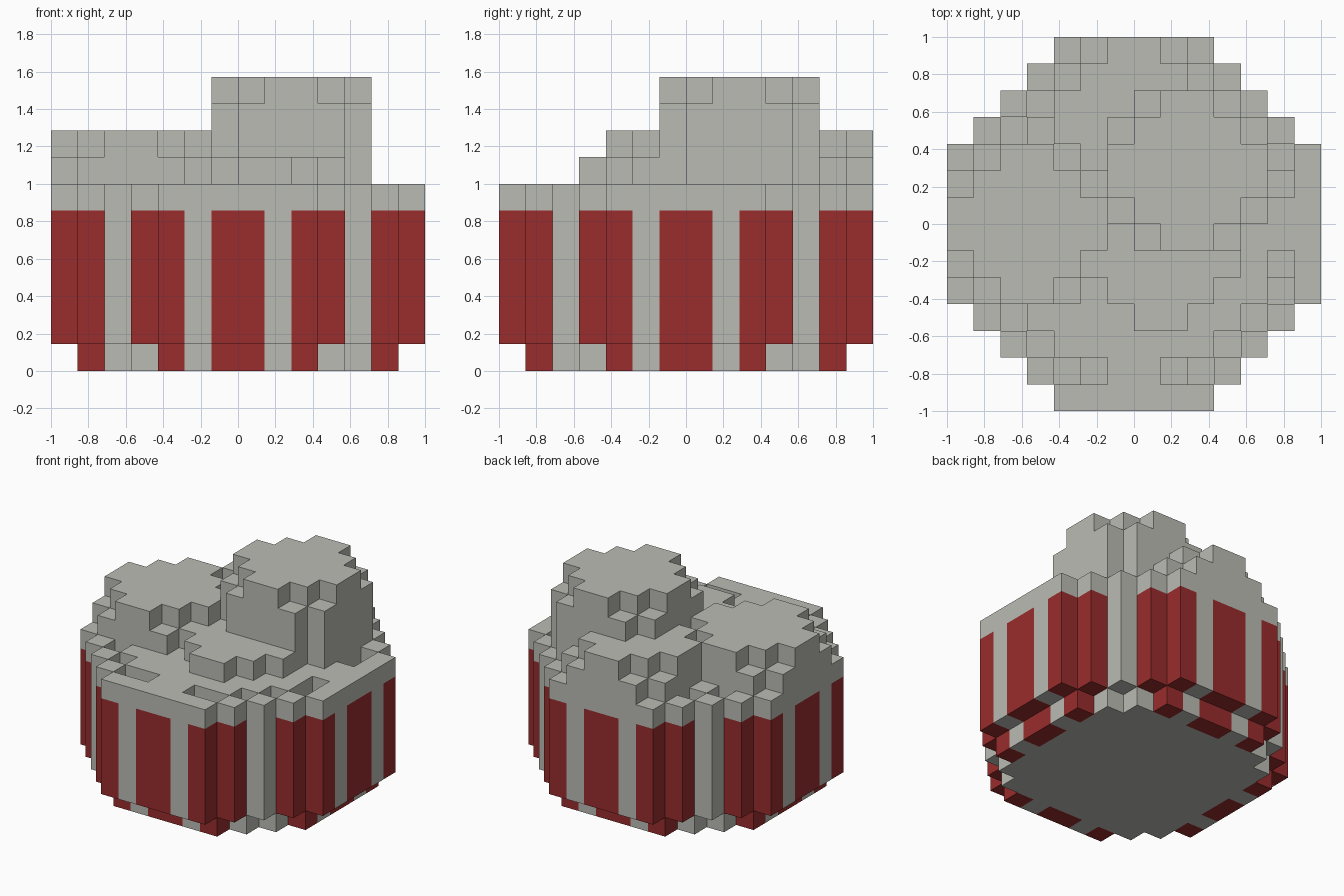
import bpy
import bmesh
from mathutils import Vector

cube = bpy.data.objects.get("Cube")
if cube:
    bpy.data.objects.remove(cube, do_unlink=True)

N = 14            # blocks across
S = 2.0 / N       # block size


def make_material(name, color):
    m = bpy.data.materials.new(name)
    m.diffuse_color = color
    m.use_nodes = True
    bsdf = next(n for n in m.node_tree.nodes if n.type == 'BSDF_PRINCIPLED')
    bsdf.inputs["Base Color"].default_value = color
    return m


cream = make_material("cream grey", (0.50, 0.50, 0.46, 1))
red = make_material("stripe red", (0.32, 0.026, 0.026, 1))


def fold(i):
    return min(i, N - 1 - i)


def disc(half_widths):
    """Block columns of a disc, from the half width of each row."""
    return {(i, j) for j in range(N) for i in range(N)
            if 7 - half_widths[fold(j)] <= i < 7 + half_widths[fold(j)]}


def round_patch(i0, j0, half_widths):
    """Six-block round patch whose low corner is (i0, j0)."""
    return {(i0 + i, j0 + j) for j in range(6) for i in range(6)
            if 3 - half_widths[min(j, 5 - j)] <= i < 3 + half_widths[min(j, 5 - j)]}


outer = disc([3, 4, 5, 6, 7, 7, 7])
inner = disc([0, 3, 4, 5, 6, 6, 6])
core = disc([0, 0, 3, 4, 5, 5, 5])
ring = outer - inner
parts = {}        # part name -> set of blocks
taken = set()


def add(name, columns, layers):
    for k in layers:
        for i, j in columns:
            if (i, j, k) not in taken:
                taken.add((i, j, k))
                parts.setdefault(name, set()).add((i, j, k))


# Striped cup: recessed foot, wall and rim
add("cup_foot", inner, [0])
add("cup_wall", ring, range(1, 6))
add("cup_rim", ring, [6])

# Filling, rising to a shallow dome inside the rim
add("filling", inner, range(1, 5))
add("filling", disc([0, 2, 4, 5, 5, 6, 6]), [5])
add("filling", disc([0, 1, 3, 4, 5, 5, 6]), [6])

# Scoops: low corner and top layer of each
for name, i0, j0, top in (("tall_scoop", 6, 6, 10), ("right_scoop", 0, 4, 8),
                          ("back_scoop", 4, 8, 8), ("middle_scoop", 5, 3, 7)):
    add(name, round_patch(i0, j0, [2, 3, 3]), range(5, top))
    add(name, round_patch(i0, j0, [1, 2, 3]), [top])


def is_striped(i, j, k):
    """Red blocks of the foot and the wall."""
    a, b = fold(i), fold(j)
    if k > 5 or (i, j) in (core if k == 0 else inner):
        return False
    return 5 not in (a, b) and min(a, b) != 2


DIRECTIONS = [Vector(d) for d in ((1, 0, 0), (-1, 0, 0), (0, 1, 0),
                                  (0, -1, 0), (0, 0, 1), (0, 0, -1))]


def build(name, blocks):
    """Make one object from the exposed faces of its blocks."""
    bm = bmesh.new()
    verts = {}
    for i, j, k in sorted(blocks):
        mid = Vector((i + 0.5, j + 0.5, k + 0.5))
        for d in DIRECTIONS:
            if (i + int(d.x), j + int(d.y), k + int(d.z)) in taken:
                continue
            u = Vector((d.y, d.z, d.x))
            v = d.cross(u)
            corners = []
            for a, b in ((-1, -1), (1, -1), (1, 1), (-1, 1)):
                p = mid + (d + u * a + v * b) * 0.5
                key = tuple(round(c) for c in p)
                if key not in verts:
                    verts[key] = bm.verts.new((key[0] * S - 1, key[1] * S - 1, key[2] * S))
                corners.append(verts[key])
            face = bm.faces.new(corners)
            # Stripes only on outward and downward faces
            outward = d.x * (mid.x - 7) + d.y * (mid.y - 7) > 0
            if is_striped(i, j, k) and (outward or d.z < 0):
                face.material_index = 1
    mesh = bpy.data.meshes.new(name)
    bm.to_mesh(mesh)
    bm.free()
    mesh.materials.append(cream)
    mesh.materials.append(red)
    bpy.context.scene.collection.objects.link(bpy.data.objects.new(name, mesh))


for part_name, part_blocks in parts.items():
    build(part_name, part_blocks)
